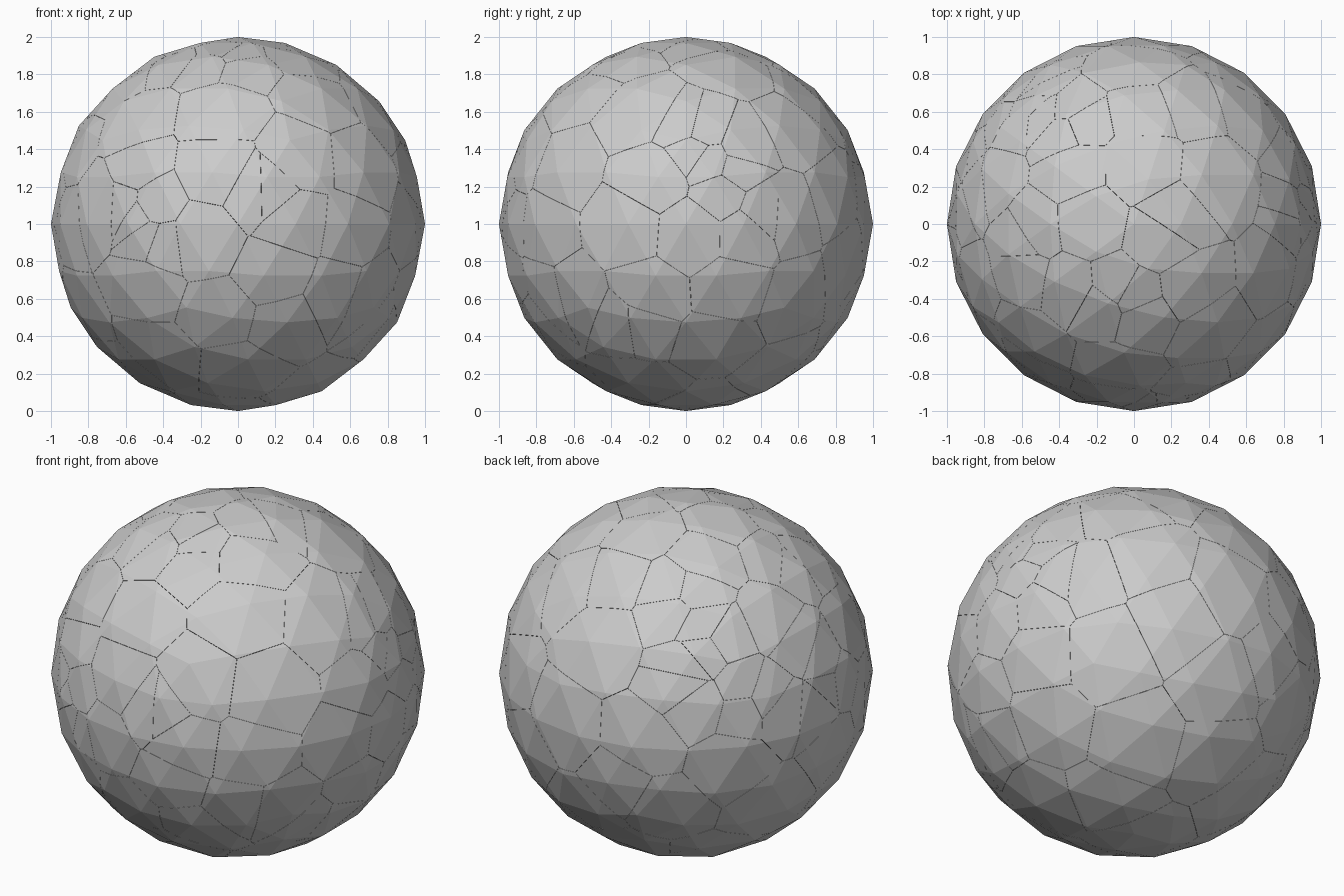
import bpy, bmesh, math, random
from mathutils import Vector

if "Cube" in bpy.data.objects:
    bpy.data.objects.remove(bpy.data.objects["Cube"])

random.seed(7)
GAP = 0.0006          # half width of a crack
stone = bpy.data.materials.new("stone grey")
stone.diffuse_color = (0.6, 0.6, 0.6, 1)
stone.use_nodes = True
stone.node_tree.nodes["Principled BSDF"].inputs["Base Color"].default_value = stone.diffuse_color

# Shard centres as seen from the front (x, z), right (y, z) and top (x, y)
front = [(-.12, .30), (-.1, .6), (-.2, -.08), (.2, -.27), (.3, .02), (.33, .35),
         (.11, .18), (.17, .18), (.63, -.03), (.68, .3), (.42, .7), (-.1, -.5),
         (-.5, -.33), (-.4, -.7), (0, -.78), (.25, -.55), (.53, -.38), (.7, -.4),
         (-.55, .3), (-.55, .55), (-.62, .1), (-.55, .03), (-.47, .1), (-.5, -.07),
         (-.44, -.1), (-.75, .1)]
right = [(-.17, .25), (-.25, .6), (.6, .5), (0, .52), (.1, .5), (.05, .4), (.13, .35),
         (.3, .42), (.28, .3), (.03, -.05), (-.32, -.02), (.2, .17), (.33, -.05),
         (.42, .07), (.57, .05), (.8, .15), (.25, -.35), (.15, -.65), (.6, -.4),
         (-.2, -.38), (-.35, -.55), (-.25, -.56)]
top = [(.05, .32), (-.25, 0), (.15, -.08), (.22, .03), (.3, -.35), (.45, .25),
       (.05, .62), (.3, .65), (-.3, .55), (-.36, .62), (-.4, .5), (-.5, .58),
       (-.02, .85), (-.35, .3), (-.55, -.03), (-.62, -.1), (-.6, -.25),
       (-.35, -.35), (-.1, -.35), (0, -.4), (-.18, -.45), (.05, -.5)]


def depth(a, b):
    return math.sqrt(max(0.0, 1 - a * a - b * b))


seeds = [Vector((a, -depth(a, b), b)) for a, b in front]
seeds += [Vector((depth(a, b), a, b)) for a, b in right]
seeds += [Vector((a, b, depth(a, b))) for a, b in top]


def far_enough(v, d):
    return all((v - s).length > d for s in seeds)


def random_dir():
    return Vector([random.gauss(0, 1) for _ in range(3)]).normalized()


# Remaining sides: big shards first, then clusters of small ones
for _ in range(1500):
    v = random_dir()
    if far_enough(v, 0.36):
        seeds.append(v)
for _ in range(5):
    c = random_dir()
    c = Vector((-abs(c.x), abs(c.y), c.z * 0.7)).normalized()
    for _ in range(6):
        v = (c + random_dir() * 0.2).normalized()
        if far_enough(v, 0.1):
            seeds.append(v)
seeds = [s * random.uniform(0.845, 0.855) for s in seeds]

# The whole low-poly ball
ball = bmesh.new()
bmesh.ops.create_icosphere(ball, subdivisions=3, radius=1)


def make_shard(i):
    """Cut the ball down to the region nearest to seed i."""
    s = seeds[i]
    bm = ball.copy()
    for o in sorted(seeds, key=lambda p: (p - s).length):
        d = o - s
        if d.length < 1e-6:
            continue
        if not bm.verts or d.length > 2 * max((v.co - s).length for v in bm.verts):
            break
        n = d.normalized()
        bmesh.ops.bisect_plane(bm, geom=bm.verts[:] + bm.edges[:] + bm.faces[:],
                               dist=1e-6, plane_co=(s + o) / 2 - n * GAP,
                               plane_no=n, clear_outer=True)
        rim = [e for e in bm.edges if e.is_boundary]
        if rim:
            bmesh.ops.holes_fill(bm, edges=rim, sides=0)
    if not bm.faces:
        bm.free()
        return
    bmesh.ops.recalc_face_normals(bm, faces=bm.faces[:])
    me = bpy.data.meshes.new("shard_%03d" % i)
    bm.to_mesh(me)
    bm.free()
    me.materials.append(stone)
    ob = bpy.data.objects.new(me.name, me)
    ob.location.z = 1
    bpy.context.collection.objects.link(ob)


for i in range(len(seeds)):
    make_shard(i)
ball.free()
